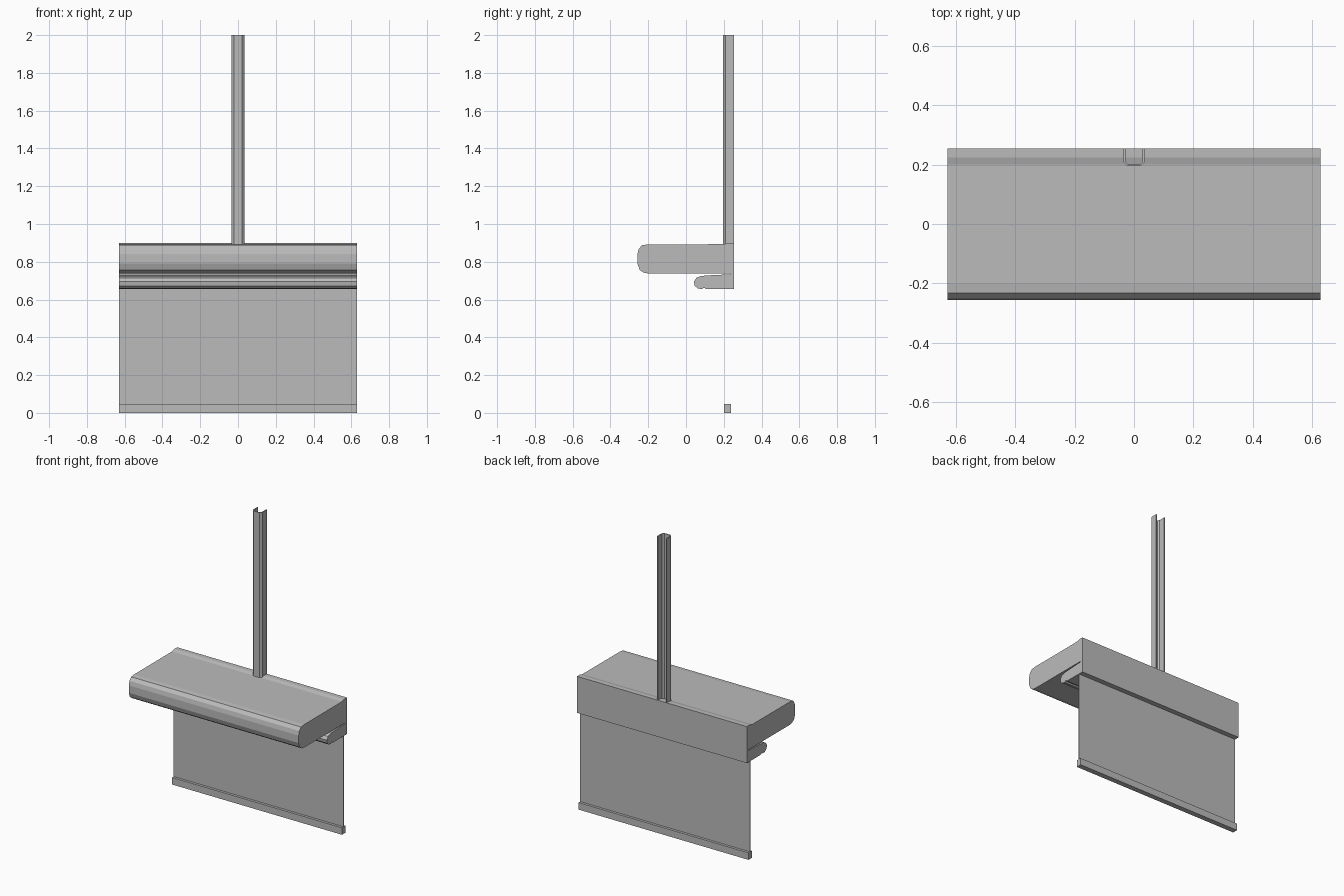
import bpy
import bmesh

cube = bpy.data.objects.get("Cube")
if cube:
    bpy.data.objects.remove(cube, do_unlink=True)

grey = bpy.data.materials.new("plain grey")
grey.use_nodes = True
colour = (0.5, 0.5, 0.5, 1)
grey.diffuse_color = colour
grey.node_tree.nodes["Principled BSDF"].inputs["Base Color"].default_value = colour

HALF = 0.63    # half width of the hood
SHEET_Y = 0.22


def extrude(name, points, offset):
    """Solid made by sweeping a closed outline along an offset."""
    bm = bmesh.new()
    face = bm.faces.new([bm.verts.new(p) for p in points])
    result = bmesh.ops.extrude_face_region(bm, geom=[face])
    moved = [g for g in result["geom"] if isinstance(g, bmesh.types.BMVert)]
    bmesh.ops.translate(bm, verts=moved, vec=offset)
    bmesh.ops.recalc_face_normals(bm, faces=bm.faces)
    mesh = bpy.data.meshes.new(name)
    bm.to_mesh(mesh)
    bm.free()
    mesh.materials.append(grey)
    obj = bpy.data.objects.new(name, mesh)
    bpy.context.collection.objects.link(obj)
    return obj


def across(name, profile):
    """Sweep a side profile (y, z) over the full width."""
    return extrude(name, [(-HALF, y, z) for y, z in profile], (2 * HALF, 0, 0))


def bar(name, y0, y1, z0, z1):
    return across(name, [(y0, z0), (y1, z0), (y1, z1), (y0, z1)])


# Hood canopy, back plate and lower lip share one side profile
canopy = [(0.255, 0.9), (0.225, 0.9), (0.2, 0.893), (-0.2, 0.892),
          (-0.232, 0.888), (-0.25, 0.868), (-0.257, 0.84), (-0.257, 0.79),
          (-0.245, 0.757), (-0.225, 0.743), (-0.2, 0.738), (0.235, 0.738)]
lip = [(0.235, 0.733), (0.15, 0.73), (0.08, 0.725), (0.055, 0.715),
       (0.042, 0.695), (0.046, 0.673), (0.062, 0.659), (0.085, 0.655),
       (0.092, 0.662), (0.1, 0.662), (0.106, 0.655), (0.255, 0.655)]
across("hood", canopy + lip)

# Thin hanging sheet and the bar along its lower edge
bar("hanging_sheet", SHEET_Y - 0.001, SHEET_Y + 0.001, 0.03, 0.67)
bar("bottom_bar", 0.202, 0.238, 0, 0.047)

# Post: thin channel with chamfered front corners, open at the back
outer = [(0.035, 0.255), (0.035, 0.208), (0.022, 0.195)]
inner = [(0.019, 0.201), (0.029, 0.211), (0.029, 0.255)]


def mirrored(half):
    return [(-x, y) for x, y in reversed(half)]


outline = outer + mirrored(outer) + mirrored(inner) + inner
extrude("post", [(x, y, 0.893) for x, y in outline], (0, 0, 2 - 0.893))
